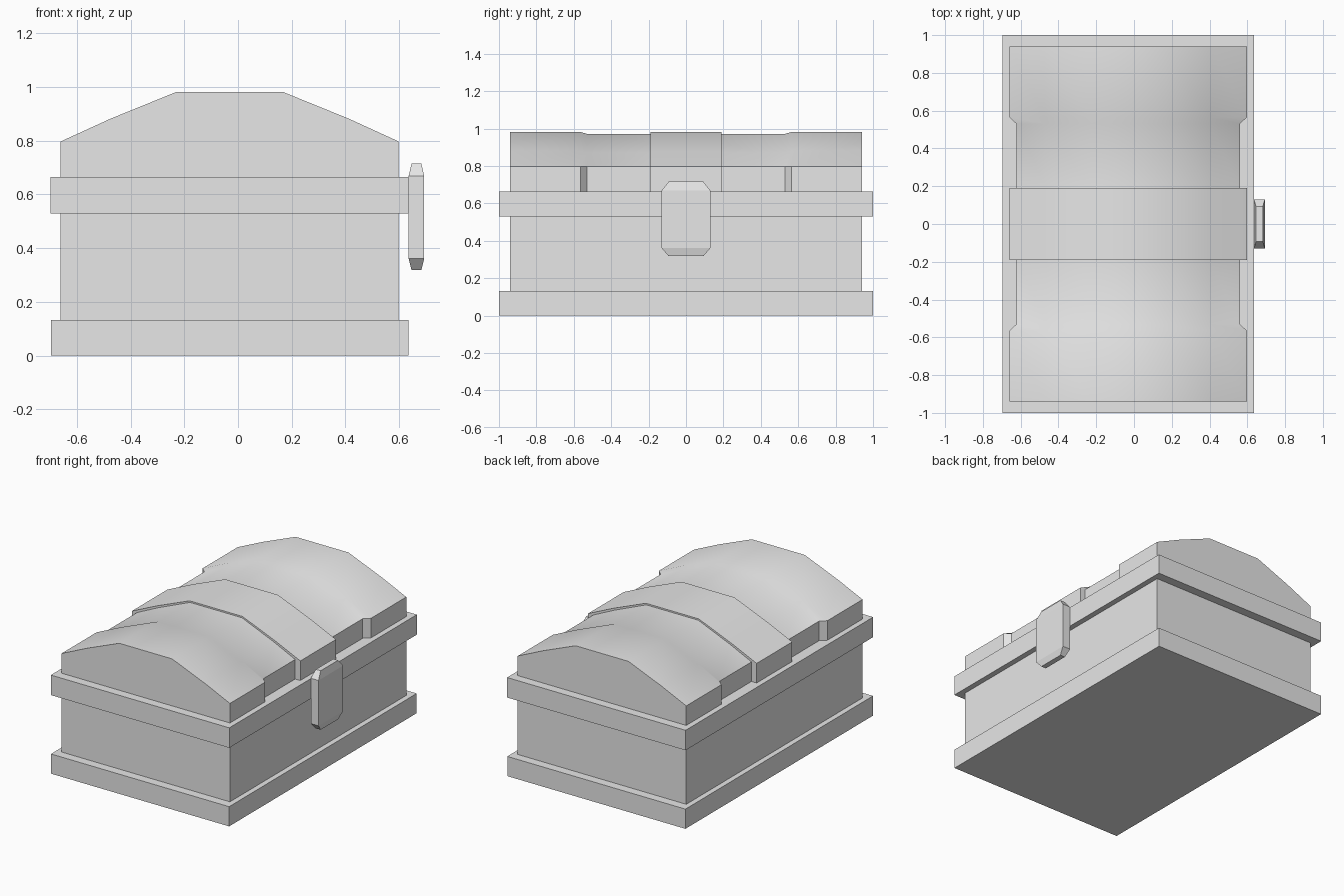
import bpy
import bmesh
import math

if "Cube" in bpy.data.objects:
    bpy.data.objects.remove(bpy.data.objects["Cube"], do_unlink=True)

grey = bpy.data.materials.new("plain grey")
grey.use_nodes = True
grey.diffuse_color = (0.8, 0.8, 0.8, 1)
grey.node_tree.nodes["Principled BSDF"].inputs["Base Color"].default_value = (0.8, 0.8, 0.8, 1)

MID = -0.031  # centre line of the chest across x


def loft(name, rings):
    """Skin a row of matching closed outlines and cap both ends."""
    bm = bmesh.new()
    rows = [[bm.verts.new(p) for p in ring] for ring in rings]
    for a, b in zip(rows, rows[1:]):
        for i in range(len(a)):
            j = (i + 1) % len(a)
            bm.faces.new((a[i], a[j], b[j], b[i]))
    bm.faces.new(rows[0])
    bm.faces.new(rows[-1])
    bmesh.ops.recalc_face_normals(bm, faces=bm.faces)
    mesh = bpy.data.meshes.new(name)
    bm.to_mesh(mesh)
    bm.free()
    mesh.materials.append(grey)
    obj = bpy.data.objects.new(name, mesh)
    bpy.context.collection.objects.link(obj)
    return obj


def rectangle(x, half_x, half_y, z):
    return [(x + sx * half_x, sy * half_y, z)
            for sx, sy in ((-1, -1), (1, -1), (1, 1), (-1, 1))]


def block(name, half_x, half_y, z0, z1):
    return loft(name, [rectangle(MID, half_x, half_y, z) for z in (z0, z1)])


# Box with a plinth and a rim
block("base_plinth", 0.665, 1.0, 0, 0.133)
block("chest_body", 0.629, 0.94, 0.133, 0.53)
block("rim_band", 0.666, 1.0, 0.53, 0.665)

# Domed lid: full-size ends and centre strap with sunken panels between
full = [(0.629, 0.665), (0.629, 0.797), (0.443, 0.882), (0.197, 0.982)]
sunken = [(0.591, 0.665), (0.591, 0.797), (0.433, 0.872), (0.194, 0.972)]


def lid_ring(half, y):
    outline = half + [(-x, z) for x, z in reversed(half)]
    return [(MID + x, y, z) for x, z in outline]


stations = [(0.94, full), (0.565, full), (0.53, sunken), (0.19, sunken), (0.19, full)]
rings = [lid_ring(half, -y) for y, half in stations]
rings += [lid_ring(half, y) for y, half in reversed(stations)]
lid = loft("domed_lid", rings)

# Latch plate with tapered top and bottom
loft("latch", [rectangle(0.664, hx, hy, z) for hx, hy, z in (
    (0.018, 0.093, 0.318), (0.029, 0.131, 0.362),
    (0.029, 0.131, 0.668), (0.018, 0.093, 0.716))])

# Soft shading over the dome, crisp edges elsewhere
bpy.ops.object.select_all(action="DESELECT")
lid.select_set(True)
bpy.context.view_layer.objects.active = lid
bpy.ops.object.shade_smooth_by_angle(angle=math.radians(30))
